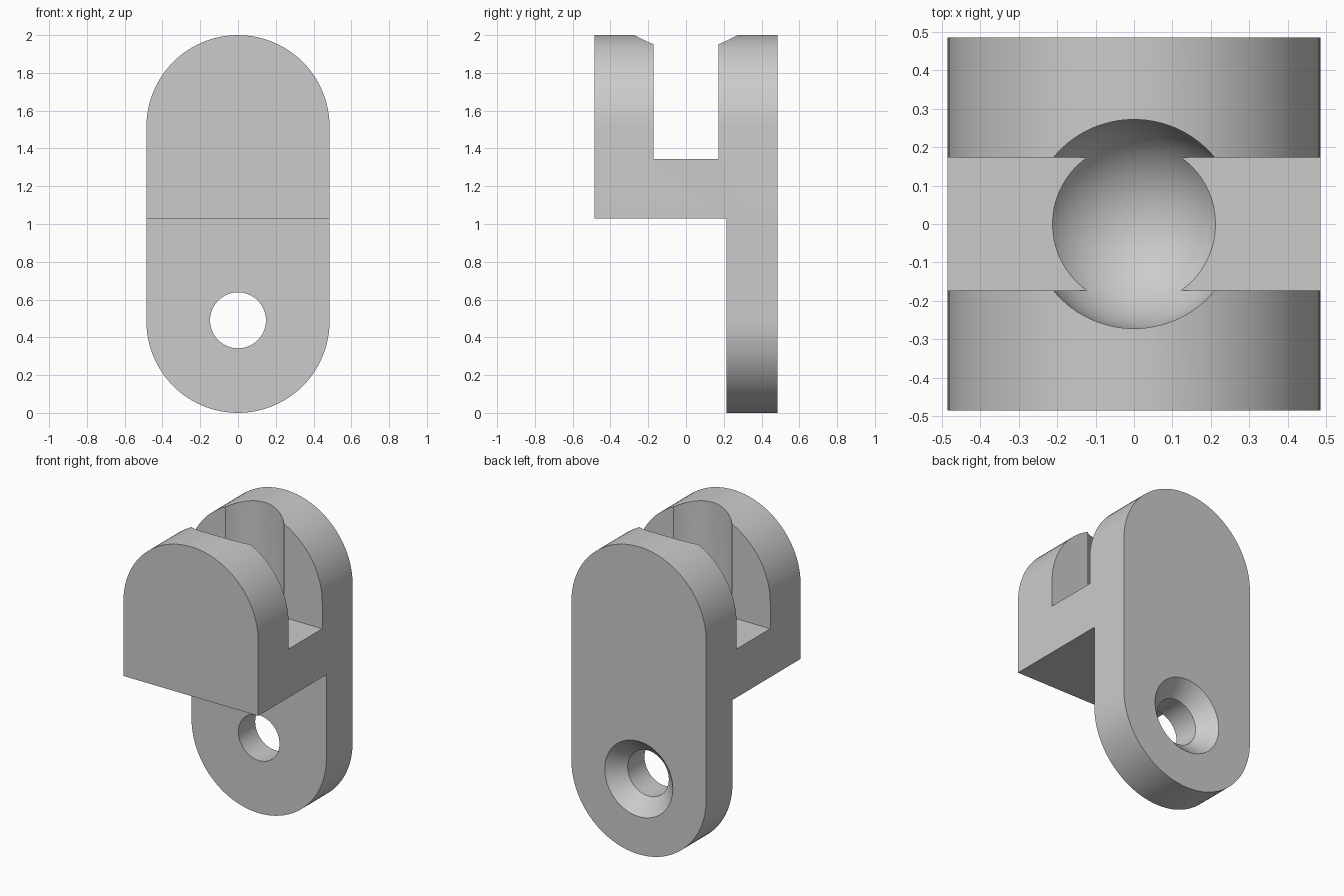
import bpy, bmesh, math
from mathutils import Matrix, Vector

cube = bpy.data.objects.get("Cube")
if cube:
    bpy.data.objects.remove(cube, do_unlink=True)

R = 0.485            # half width, half depth and end radius
LOW, HIGH = R, 2 - R  # centres of the rounded ends

grey = bpy.data.materials.new("plain grey")
grey.use_nodes = True
grey.diffuse_color = (0.6, 0.6, 0.6, 1)
grey.node_tree.nodes["Principled BSDF"].inputs["Base Color"].default_value = (0.6, 0.6, 0.6, 1)


def finish(name, bm):
    bmesh.ops.remove_doubles(bm, verts=bm.verts, dist=1e-5)
    bmesh.ops.recalc_face_normals(bm, faces=bm.faces)
    mesh = bpy.data.meshes.new(name)
    bm.to_mesh(mesh)
    bm.free()
    mesh.materials.append(grey)
    obj = bpy.data.objects.new(name, mesh)
    bpy.context.collection.objects.link(obj)
    return obj


def box(name, low, high):
    bm = bmesh.new()
    bmesh.ops.create_cube(bm, size=1)
    low, high = Vector(low), Vector(high)
    for v in bm.verts:
        v.co = (low + high) / 2 + v.co * (high - low)
    return finish(name, bm)


def lathe(name, profile, matrix, steps=64):
    """Spin (radius, height) points around z, then place the solid."""
    bm = bmesh.new()
    verts = [bm.verts.new((r, 0, h)) for r, h in profile]
    edges = [bm.edges.new(pair) for pair in zip(verts, verts[1:])]
    bmesh.ops.spin(bm, geom=verts + edges, axis=(0, 0, 1), cent=(0, 0, 0),
                   angle=math.tau, steps=steps)
    bm.transform(matrix)
    return finish(name, bm)


# Full-depth body with rounded top and bottom
bm = bmesh.new()
outline = []
for centre, start in ((HIGH, 0), (LOW, math.pi)):
    for i in range(49):
        a = start + math.pi * i / 48
        outline.append(bm.verts.new((R * math.cos(a), -R, centre + R * math.sin(a))))
face = bm.faces.new(outline)
moved = bmesh.ops.extrude_face_region(bm, geom=[face])["geom"]
bmesh.ops.translate(bm, vec=(0, 2 * R, 0),
                    verts=[g for g in moved if isinstance(g, bmesh.types.BMVert)])
bracket = finish("clevis_bracket", bm)

# Space in front of the mounting plate, and the slot between the ears
front_space = box("front_space_cutter", (-1, -1, -1), (1, 0.215, 1.03))
slot = box("slot_cutter", (-1, -0.173, 1.345), (1, 0.173, 3))

# Round-bottomed socket, open at the top
ball = 0.272
socket_profile = [(ball * math.sin(a), -ball * math.cos(a))
                  for a in (math.pi / 2 * i / 20 for i in range(21))]
socket_profile += [(ball, 1), (0, 1)]
socket = lathe("socket_cutter", socket_profile, Matrix.Translation((0, 0, HIGH)))

# Screw hole, countersunk at the back
hole_profile = [(0, 0.1), (0.148, 0.1), (0.148, 0.388), (0.295, 0.535), (0, 0.535)]
hole = lathe("screw_hole_cutter", hole_profile,
             Matrix.Translation((0, 0, 0.49)) @ Matrix.Rotation(-math.pi / 2, 4, "X"))

# Cut everything away, then drop the cutters
bpy.ops.object.select_all(action="DESELECT")
bpy.context.view_layer.objects.active = bracket
bracket.select_set(True)
for cutter in (front_space, slot, socket, hole):
    cutter.hide_render = True
    mod = bracket.modifiers.new(cutter.name, "BOOLEAN")
    mod.operation = "DIFFERENCE"
    mod.solver = "EXACT"
    mod.object = cutter
    bpy.ops.object.modifier_apply(modifier=mod.name)
    bpy.data.objects.remove(cutter, do_unlink=True)

bpy.ops.object.shade_smooth_by_angle(angle=math.radians(25))
